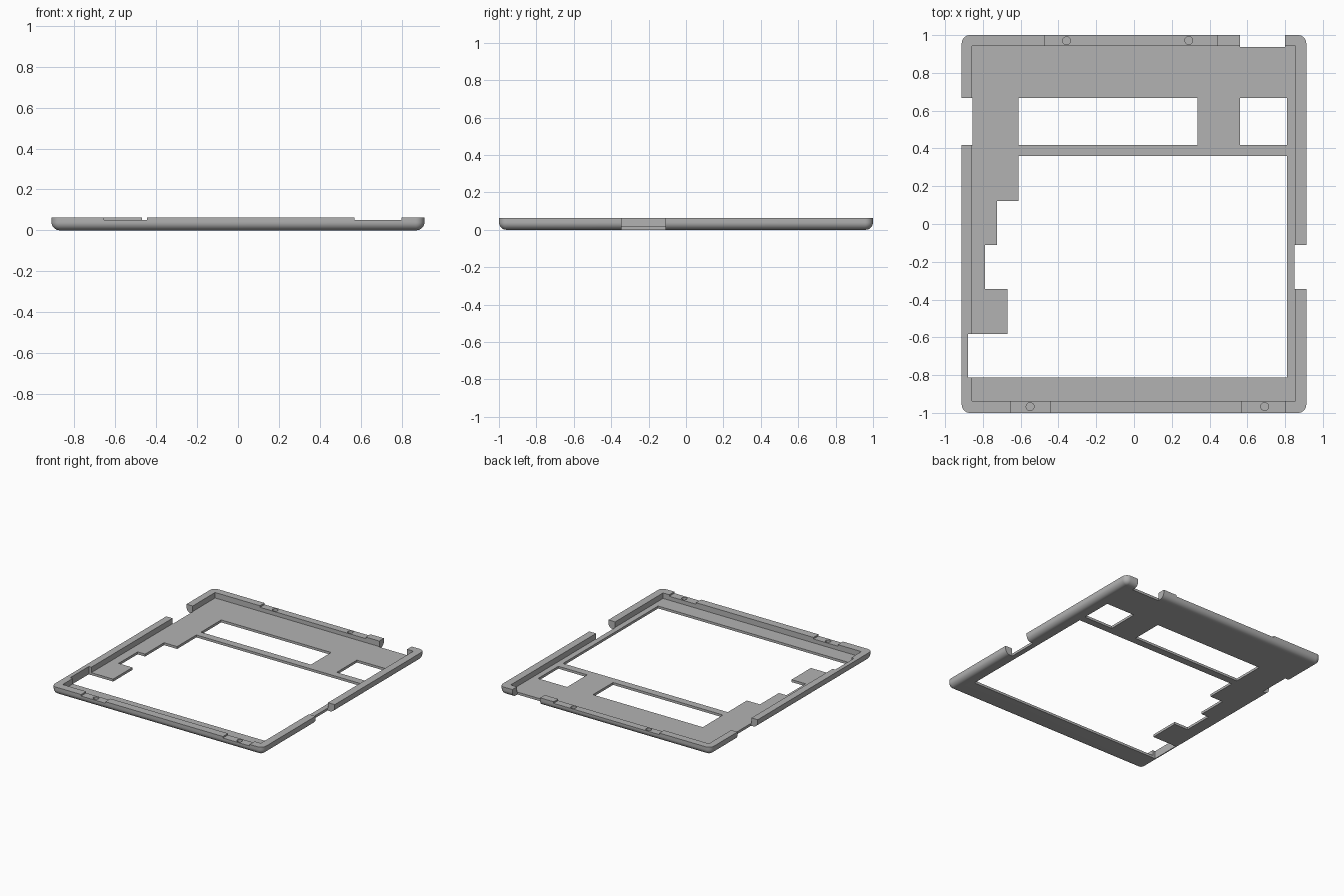
import bpy, bmesh, math

default = bpy.data.objects.get("Cube")
if default:
    bpy.data.objects.remove(default, do_unlink=True)

HEIGHT, FLOOR, RECESS = 0.062, 0.019, 0.05
HALF_X, HALF_Y, FILLET = 0.912, 1.0, 0.04

grey = bpy.data.materials.new("plain_grey")
grey.use_nodes = True
grey.diffuse_color = (0.45, 0.45, 0.45, 1)
grey.node_tree.nodes["Principled BSDF"].inputs["Base Color"].default_value = (0.45, 0.45, 0.45, 1)


def loft(name, rings):
    """Closed solid through rings of equal point count, bottom to top."""
    bm = bmesh.new()
    loops = [[bm.verts.new(p) for p in ring] for ring in rings]
    n = len(loops[0])
    for low, high in zip(loops, loops[1:]):
        for i in range(n):
            j = (i + 1) % n
            bm.faces.new((low[i], low[j], high[j], high[i]))
    bm.faces.new(loops[0][::-1])
    bm.faces.new(loops[-1])
    bmesh.ops.recalc_face_normals(bm, faces=bm.faces)
    mesh = bpy.data.meshes.new(name)
    bm.to_mesh(mesh)
    bm.free()
    mesh.materials.append(grey)
    obj = bpy.data.objects.new(name, mesh)
    bpy.context.collection.objects.link(obj)
    return obj


def rounded_ring(inset, z, steps=8):
    radius = FILLET + 0.003 - inset
    points = []
    for corner, (sx, sy) in enumerate(((1, 1), (-1, 1), (-1, -1), (1, -1))):
        cx = sx * (HALF_X - inset - radius)
        cy = sy * (HALF_Y - inset - radius)
        for k in range(steps + 1):
            a = math.pi / 2 * (corner + k / steps)
            points.append((cx + radius * math.cos(a), cy + radius * math.sin(a), z))
    return points


# Tray body with a rounded lower edge
rings = []
for k in range(9):
    a = math.pi / 2 * k / 8
    rings.append(rounded_ring(FILLET * (1 - math.sin(a)), FILLET * (1 - math.cos(a))))
rings.append(rounded_ring(0, HEIGHT))
tray = loft("tray_frame", rings)


def cut(outline, bottom=-0.1, top=0.2):
    cutter = loft("cutter", [[(x, y, z) for x, y in outline] for z in (bottom, top)])
    cutter.hide_render = True
    mod = tray.modifiers.new("cut", 'BOOLEAN')
    mod.operation = 'DIFFERENCE'
    mod.solver = 'EXACT'
    mod.object = cutter
    bpy.ops.object.modifier_apply(modifier=mod.name)
    bpy.data.objects.remove(cutter, do_unlink=True)


def cut_box(x0, x1, y0, y1, bottom=-0.1):
    cut([(x0, y0), (x1, y0), (x1, y1), (x0, y1)], bottom)


bpy.ops.object.select_all(action='DESELECT')
tray.select_set(True)
bpy.context.view_layer.objects.active = tray

# Inner cavity above the floor
cut_box(-0.858, 0.854, -0.937, 0.943, FLOOR)

# Upper windows
cut_box(-0.612, 0.337, 0.418, 0.667)
cut_box(0.56, 0.81, 0.418, 0.667)

# Large opening with a stepped left edge
cut([(0.81, 0.36), (-0.612, 0.36), (-0.612, 0.123), (-0.725, 0.123),
     (-0.725, -0.11), (-0.79, -0.11), (-0.79, -0.345), (-0.67, -0.345),
     (-0.67, -0.583), (-0.88, -0.583), (-0.88, -0.813), (0.81, -0.813)])

# Gaps through the rim: back, right side, left side
cut_box(0.56, 0.80, 0.938, 1.1)
cut_box(-1.1, -0.855, 0.418, 0.667)
cut_box(0.851, 1.1, -0.345, -0.11)

# Shallow recesses in the rim top
cut_box(-0.47, 0.443, 0.92, 1.1, RECESS)
cut_box(-0.655, -0.445, -1.1, -0.92, RECESS)
cut_box(0.57, 0.80, -1.1, -0.92, RECESS)

# Blind round sockets in the recesses
for x, y in ((-0.357, 0.97), (0.29, 0.972), (-0.55, -0.967), (0.692, -0.967)):
    circle = [(x + 0.021 * math.cos(a * math.pi / 12), y + 0.021 * math.sin(a * math.pi / 12))
              for a in range(24)]
    cut(circle, 0.026)

bpy.ops.object.shade_smooth_by_angle(angle=math.radians(30))
